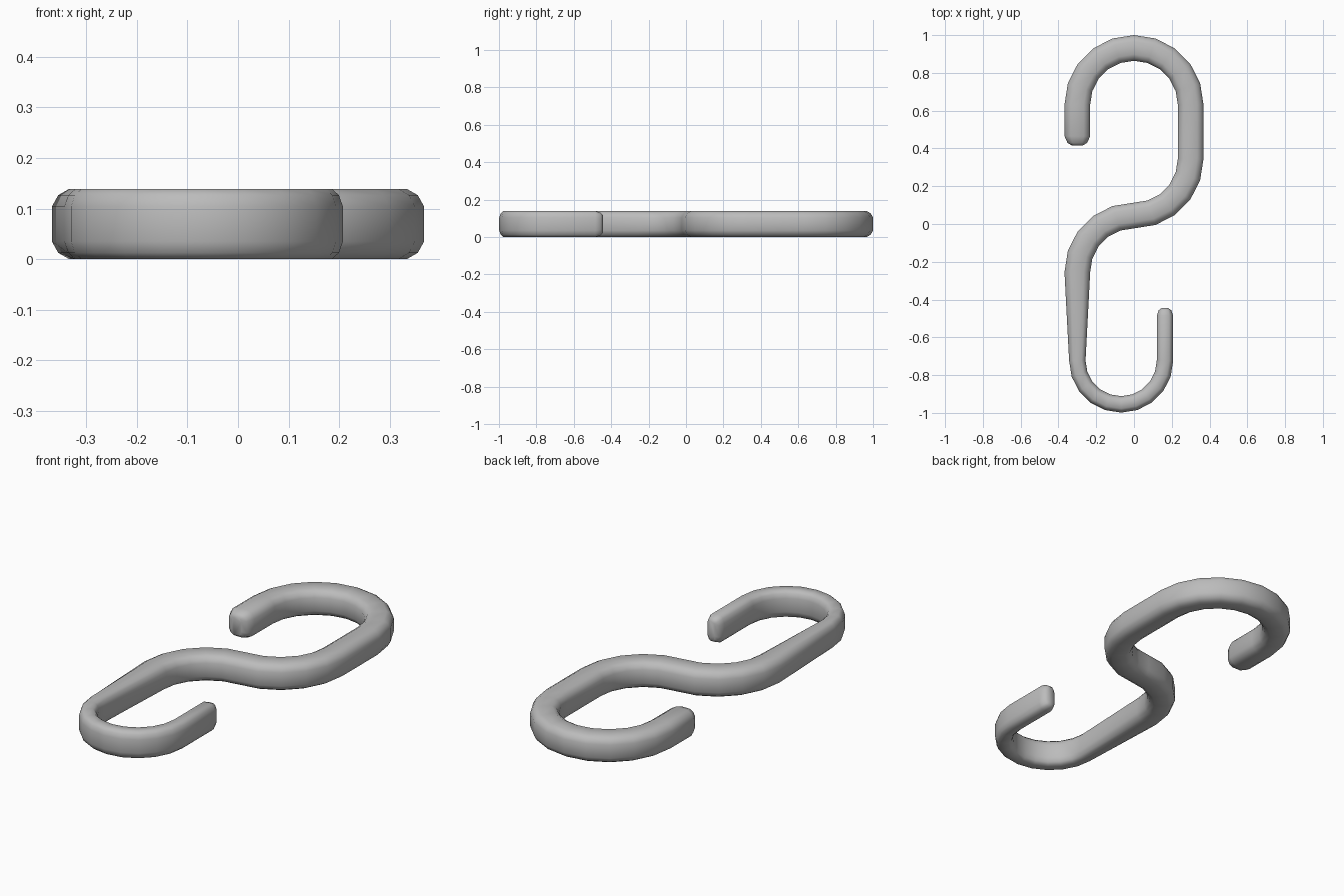
import bpy, bmesh
from math import radians, sin, cos
from mathutils import Vector

cube = bpy.data.objects.get("Cube")
if cube:
    bpy.data.objects.remove(cube)

WIDE, THIN, HEIGHT = 0.136, 0.087, 0.139

# Unit cross-section: a rounded square, mirrored into four corners
corner = [(0.5, 0.25), (0.41, 0.41), (0.25, 0.5)]
section = (corner + [(-x, z) for x, z in reversed(corner)]
           + [(-x, -z) for x, z in corner] + [(x, -z) for x, z in reversed(corner)])

# Stations along the wire: position, sideways direction, width, width scale, height scale
stations = []


def station(x, y, side, width, sx=1.0, sz=1.0):
    stations.append((Vector((x, y, HEIGHT / 2)), Vector((*side, 0)), width, sx, sz))


def arc(cx, cy, r, start, end, width, flip=1, skip=0):
    """Arc in even steps of 18 degrees; flip keeps the section side consistent."""
    steps = round(abs(end - start) / 18)
    for i in range(skip, steps + 1):
        a = radians(start + (end - start) * i / steps)
        station(cx + r * cos(a), cy + r * sin(a),
                (flip * cos(a), flip * sin(a)), width)


# Rounded tip shape: distance from the end, width scale, height scale
tip = [(0.0, 0.4, 0.7), (0.014, 0.76, 0.86), (0.05, 1.0, 1.0)]

# Large hook: tip, top bend, then lower right bend to the middle
for d, sx, sz in tip:
    station(-0.30, 0.415 + d, (-1, 0), WIDE, sx, sz)
arc(0, 0.632, 0.30, 180, 0, WIDE)
arc(0, 0.345, 0.30, 0, -90, WIDE)
# Middle bend, turning the other way
arc(0, -0.255, 0.30, 90, 180, WIDE, flip=-1, skip=1)
# Tapered shank into the small hook
arc(-0.068, -0.723, 0.232, 180, 360, THIN, flip=-1)
for d, sx, sz in reversed(tip):
    station(0.164, -0.445 - d * 0.8, (-1, 0), THIN, sx, sz)

# Sweep the section along the stations
bm = bmesh.new()
rings = []
for pos, side, width, sx, sz in stations:
    rings.append([bm.verts.new(pos + side * (u * width * sx)
                               + Vector((0, 0, v * HEIGHT * sz))) for u, v in section])
n = len(section)
for a, b in zip(rings, rings[1:]):
    for i in range(n):
        j = (i + 1) % n
        bm.faces.new((a[i], a[j], b[j], b[i]))
bm.faces.new(rings[0])
bm.faces.new(rings[-1])
bmesh.ops.recalc_face_normals(bm, faces=bm.faces)

mesh = bpy.data.meshes.new("s_hook")
bm.to_mesh(mesh)
bm.free()
hook = bpy.data.objects.new("s_hook", mesh)
bpy.context.scene.collection.objects.link(hook)

# Plain grey metal colour
grey = bpy.data.materials.new("grey")
grey.use_nodes = True
colour = (0.5, 0.5, 0.5, 1)
grey.diffuse_color = colour
grey.node_tree.nodes["Principled BSDF"].inputs["Base Color"].default_value = colour
mesh.materials.append(grey)

# Smooth shading
bpy.ops.object.select_all(action='DESELECT')
hook.select_set(True)
bpy.context.view_layer.objects.active = hook
bpy.ops.object.shade_smooth_by_angle(angle=radians(45))
